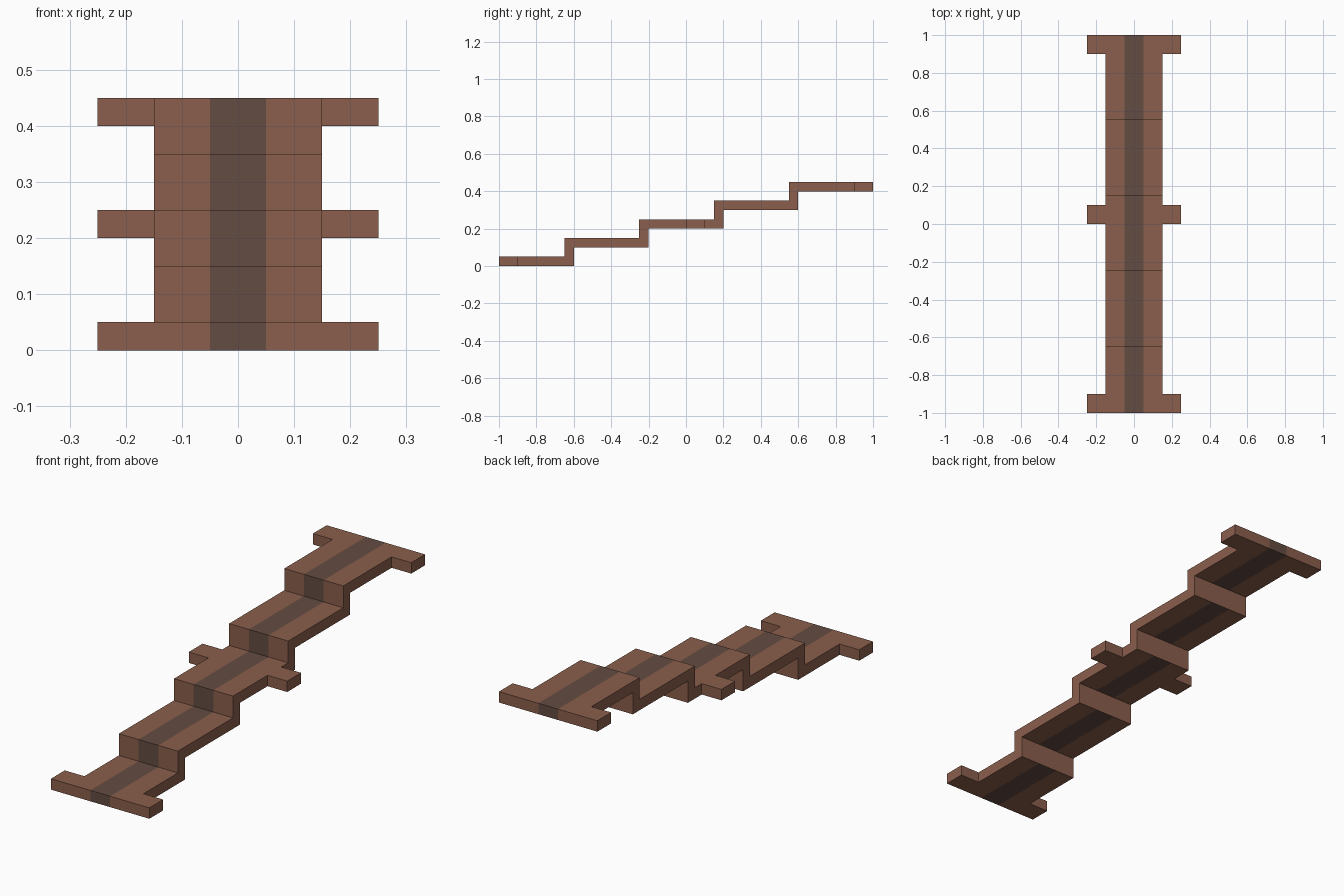
import bpy, bmesh

if "Cube" in bpy.data.objects:
    bpy.data.objects.remove(bpy.data.objects["Cube"], do_unlink=True)

THICK = 0.05           # thickness of treads and risers
RISE, RUN = 0.10, 0.40
STEPS = 5
HALF, STRIPE, TAB = 0.15, 0.05, 0.25   # half widths: deck, stripe, side tabs


def make_material(name, rgb):
    m = bpy.data.materials.new(name)
    m.use_nodes = True
    col = (*rgb, 1.0)
    m.diffuse_color = col
    b = m.node_tree.nodes["Principled BSDF"]
    b.inputs["Base Color"].default_value = col
    b.inputs["Roughness"].default_value = 0.9
    return m


bm = bmesh.new()
verts, faces = {}, {}


def vert(*co):
    key = tuple(round(c, 3) for c in co)
    if key not in verts:
        verts[key] = bm.verts.new(key)
    return verts[key]


def add_block(x, y, z):
    """Add a box; a wall shared with a neighbouring box cancels out."""
    c = [vert(a, b, d) for a in x for b in y for d in z]
    for q in ((0, 1, 3, 2), (4, 6, 7, 5), (0, 4, 5, 1),
              (2, 3, 7, 6), (0, 2, 6, 4), (1, 5, 7, 3)):
        loop = [c[i] for i in q]
        key = frozenset(loop)
        if key in faces:
            del faces[key]
        else:
            faces[key] = loop


def add_row(y, z):
    """One slice across the deck: plain side, stripe, plain side."""
    xs = (-HALF, -STRIPE, STRIPE, HALF)
    for x in zip(xs, xs[1:]):
        add_block(x, y, z)


# Treads, split where the side tabs attach, and the risers between them
tabs = {0: (-1.0, -0.9), 2: (0.0, 0.1), 4: (0.9, 1.0)}
for i in range(STEPS):
    z = (i * RISE, i * RISE + THICK)
    start = -1.0 if i == 0 else -1.0 + i * RUN
    end = 1.0 if i == STEPS - 1 else -0.65 + i * RUN
    ys = sorted({round(v, 3) for v in (start, end, *tabs.get(i, ()))})
    for y in zip(ys, ys[1:]):
        add_row(y, z)
    if i in tabs:
        for s in (-1, 1):
            add_block(sorted((s * HALF, s * TAB)), tabs[i], z)
    if i < STEPS - 1:
        for k in range(3):
            add_row((end, end + THICK), (z[0] + k * THICK, z[0] + (k + 1) * THICK))

for loop in faces.values():
    bm.faces.new(loop)
bmesh.ops.recalc_face_normals(bm, faces=bm.faces)

# Dark stripe down the middle, except on the backs of the risers
for f in bm.faces:
    c = f.calc_center_median()
    riser_back = f.normal.y > 0.5 and c.y < 0.99
    f.material_index = int(abs(c.x) < STRIPE - 0.01 and not riser_back)

# Merge flat neighbouring faces of one colour
bmesh.ops.dissolve_limit(bm, angle_limit=0.01, verts=bm.verts[:],
                         edges=bm.edges[:], delimit={'MATERIAL'})

mesh = bpy.data.meshes.new("stepped_walkway")
bm.to_mesh(mesh)
bm.free()
mesh.materials.append(make_material("brown wood", (0.254, 0.114, 0.072)))
mesh.materials.append(make_material("dark stripe", (0.127, 0.072, 0.054)))
obj = bpy.data.objects.new("stepped_walkway", mesh)
bpy.context.collection.objects.link(obj)
